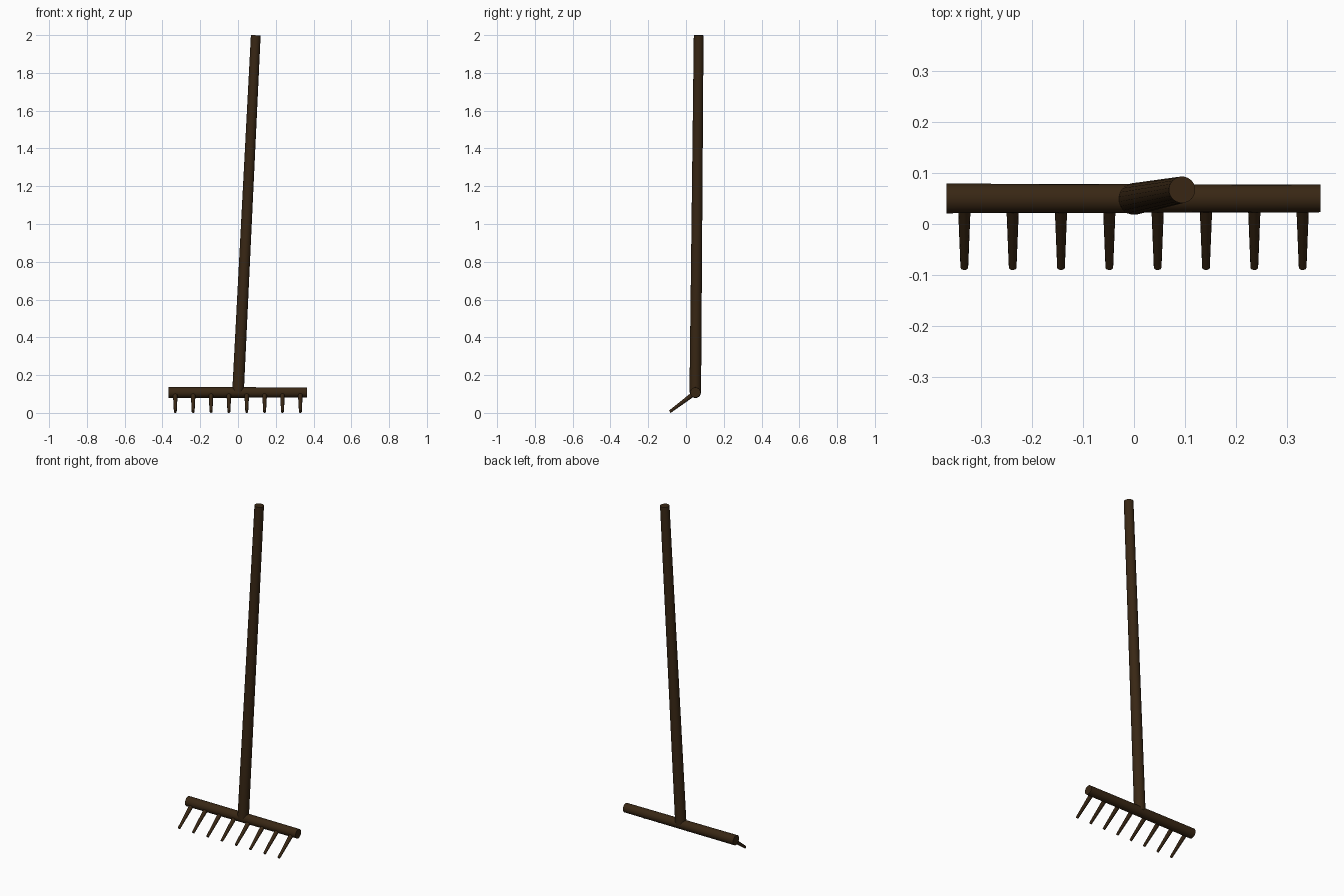
import bpy
from mathutils import Vector

cube = bpy.data.objects.get("Cube")
if cube:
    bpy.data.objects.remove(cube, do_unlink=True)


def make_material(name, colour):
    mat = bpy.data.materials.new(name)
    mat.use_nodes = True
    mat.diffuse_color = colour
    mat.node_tree.nodes["Principled BSDF"].inputs["Base Color"].default_value = colour
    return mat


def rod(name, start, end, r_start, r_end, sides, mat):
    """Tapered round rod between two points."""
    start, end = Vector(start), Vector(end)
    axis = end - start
    bpy.ops.mesh.primitive_cone_add(vertices=sides, radius1=r_start, radius2=r_end,
                                    depth=axis.length, location=(start + end) / 2)
    obj = bpy.context.object
    obj.name = name
    obj.rotation_euler = axis.to_track_quat('Z', 'Y').to_euler()
    obj.data.materials.append(mat)
    bpy.ops.object.shade_smooth_by_angle(angle=0.6)
    return obj


wood = make_material("dark brown wood", (0.04, 0.02, 0.007, 1))

# Long leaning handle, socketed into the crossbar
rod("handle", (0, 0.049, 0.108), (0.094, 0.067, 1.999), 0.031, 0.026, 20, wood)

# Crossbar, slightly thinner at its left end
rod("crossbar", (-0.367, 0.05, 0.108), (0.365, 0.05, 0.108), 0.029, 0.027, 20, wood)

# Row of tapered teeth, slanting forward to the ground
TEETH = 8
for i in range(TEETH):
    x = -0.332 + i * 0.662 / (TEETH - 1)
    rod(f"tooth_{i + 1}", (x, 0.05, 0.108), (x, -0.0855, 0.006), 0.013, 0.0075, 12, wood)
